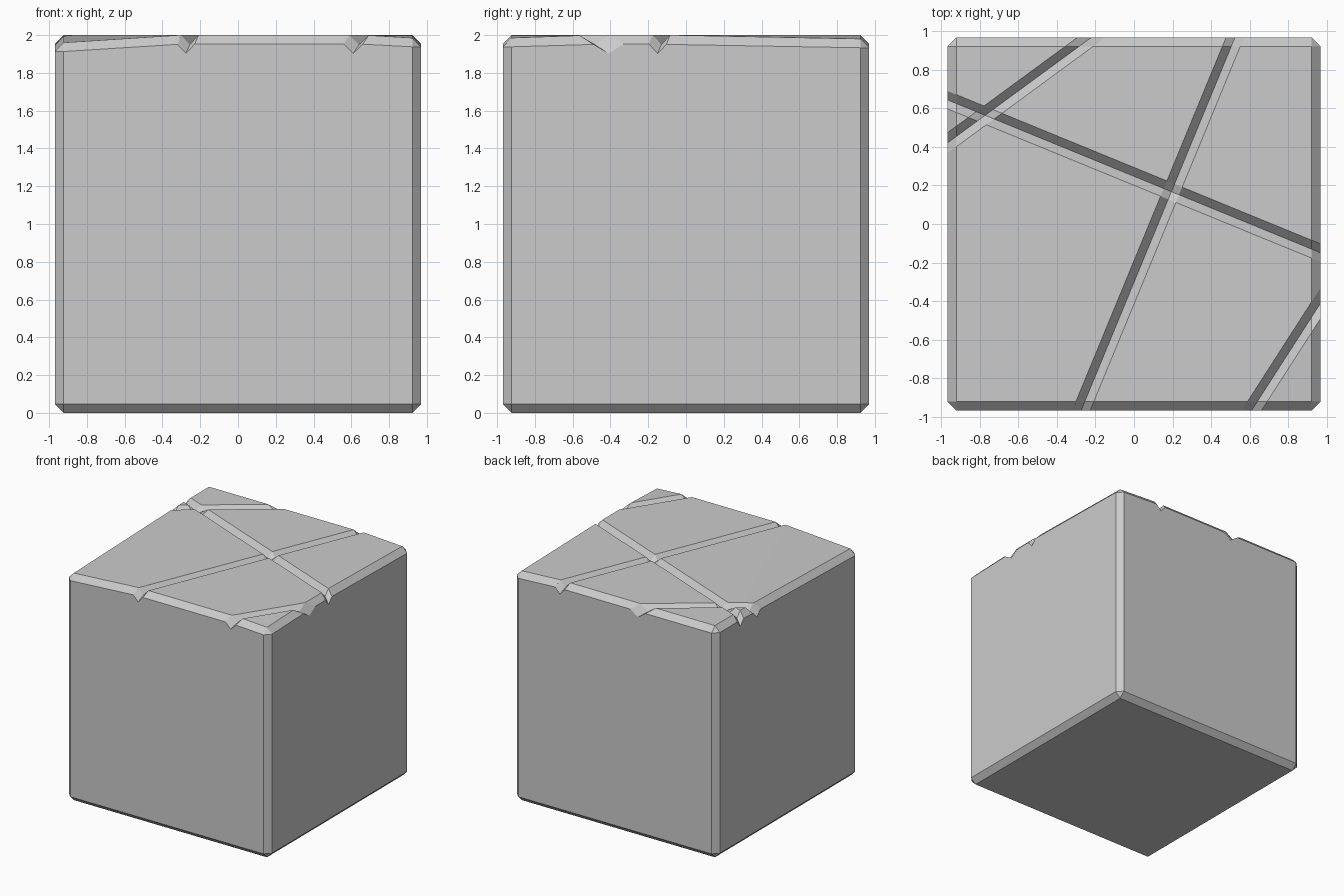
import bpy, bmesh
from mathutils import Vector

if "Cube" in bpy.data.objects:
    bpy.data.objects.remove(bpy.data.objects["Cube"])

H, BEVEL = 0.97, 0.047      # half width, edge chamfer
HALF, DEPTH = 0.043, 0.05   # groove half width and depth

# Cracks across the top: start and end of each centre line
CRACKS = [((-0.275, -0.97), (0.525, 0.97)),
          ((-0.97, 0.645), (0.97, -0.15)),
          ((-0.97, 0.42), (-0.22, 0.97)),
          ((0.61, -0.97), (0.97, -0.41))]
# Sunken corners: fold line start and end, corner, drop
DIPS = [((-0.31, -0.925), (-0.925, 0.57), (-0.925, -0.925), 0.04),
        ((0.57, 0.925), (0.925, -0.08), (0.925, 0.925), 0.02),
        ((0.67, -0.925), (0.925, -0.50), (0.925, -0.925), 0.015)]


def line(a, b):
    a, b = Vector(a), Vector(b)
    d = (b - a).normalized()
    return a, Vector((-d.y, d.x))


def cut_top(bm, point, normal):
    faces = [f for f in bm.faces if f.calc_center_median().z > 1.9]
    edges = {e for f in faces for e in f.edges}
    verts = {v for f in faces for v in f.verts}
    bmesh.ops.bisect_plane(bm, geom=list(verts) + list(edges) + faces, dist=1e-5,
                           plane_co=(point.x, point.y, 0),
                           plane_no=(normal.x, normal.y, 0))


# Chamfered block
bm = bmesh.new()
bmesh.ops.create_cube(bm, size=1)
for v in bm.verts:
    v.co = (v.co.x * 2 * H, v.co.y * 2 * H, (v.co.z + 0.5) * 2)
bmesh.ops.bevel(bm, geom=bm.edges[:], offset=BEVEL, segments=1,
                profile=0.5, affect='EDGES')

# Score the top along cracks and folds
for a, b in CRACKS:
    p, n = line(a, b)
    for s in (-HALF, 0, HALF):
        cut_top(bm, p + n * s, n)
for a, b, corner, drop in DIPS:
    cut_top(bm, *line(a, b))

# Sink the cracks and the loose corners
for v in bm.verts:
    if v.co.z < 1.9:
        continue
    q = v.co.xy
    sink = 0
    for a, b in CRACKS:
        p, n = line(a, b)
        sink = max(sink, DEPTH * (1 - abs((q - p).dot(n)) / HALF))
    for a, b, corner, drop in DIPS:
        p, n = line(a, b)
        t = (q - p).dot(n) / (Vector(corner) - p).dot(n)
        sink += drop * min(1, max(0, t))
    v.co.z -= sink

bmesh.ops.recalc_face_normals(bm, faces=bm.faces[:])
mesh = bpy.data.meshes.new("cracked_block")
bm.to_mesh(mesh)
bm.free()
bpy.context.collection.objects.link(bpy.data.objects.new("cracked_block", mesh))
